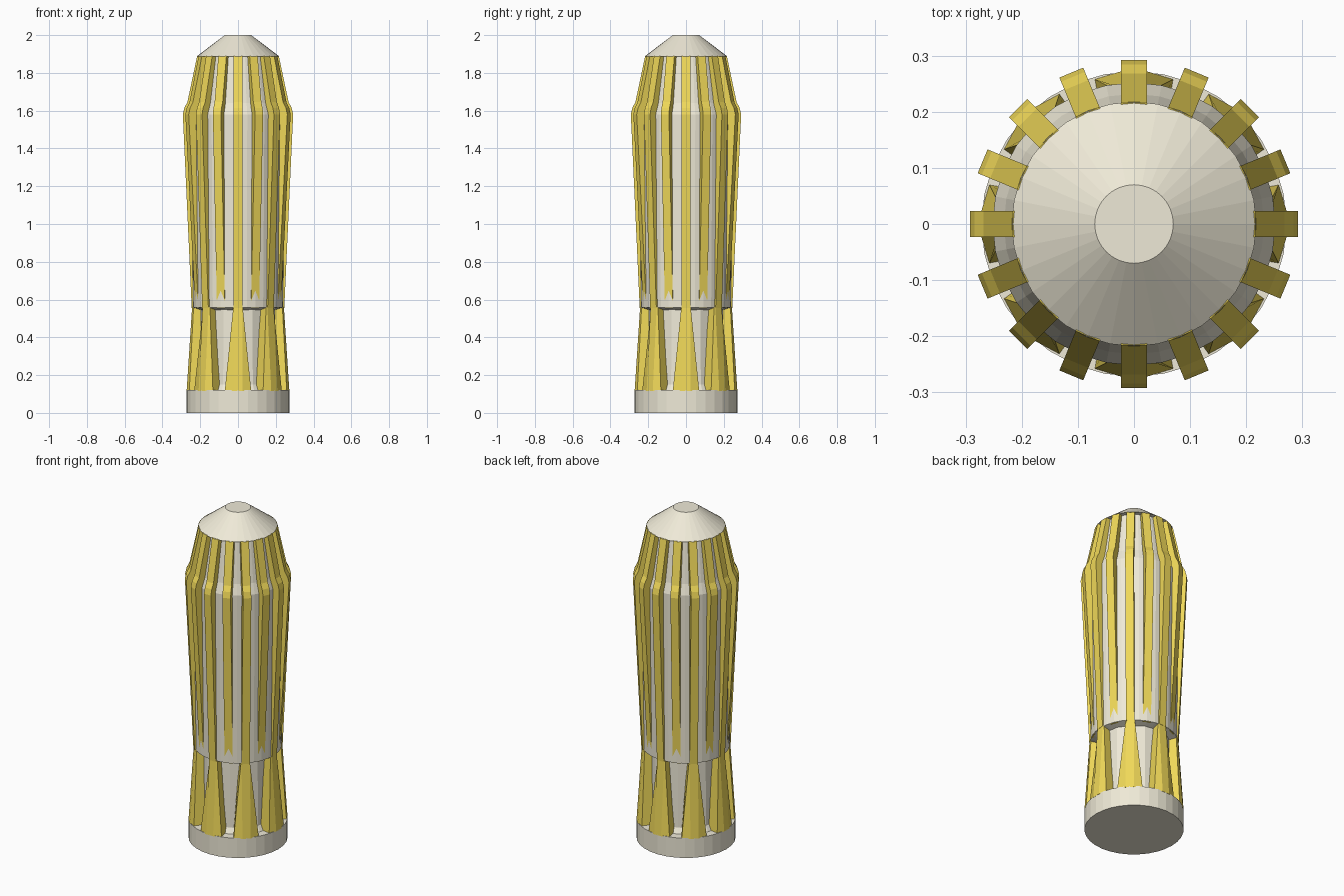
import bpy, bmesh, math

if "Cube" in bpy.data.objects:
    bpy.data.objects.remove(bpy.data.objects["Cube"])


def material(name, color):
    m = bpy.data.materials.new(name)
    m.diffuse_color = color
    m.use_nodes = True
    m.node_tree.nodes["Principled BSDF"].inputs["Base Color"].default_value = m.diffuse_color
    return m


CREAM = material("cream", (0.86, 0.82, 0.68, 1))
GOLD = material("gold", (0.87, 0.69, 0.10, 1))


def finish(name, bm, mat):
    bmesh.ops.recalc_face_normals(bm, faces=bm.faces)
    me = bpy.data.meshes.new(name)
    bm.to_mesh(me)
    bm.free()
    me.materials.append(mat)
    ob = bpy.data.objects.new(name, me)
    bpy.context.collection.objects.link(ob)
    return ob


def skin(bm, rings):
    """Join closed vertex rings into a capped solid."""
    loops = [[bm.verts.new(p) for p in ring] for ring in rings]
    n = len(loops[0])
    for a, b in zip(loops, loops[1:]):
        for i in range(n):
            j = (i + 1) % n
            bm.faces.new((a[i], a[j], b[j], b[i]))
    bm.faces.new(loops[0])
    bm.faces.new(loops[-1])


def lathe(name, profile, sides, mat=CREAM):
    bm = bmesh.new()
    skin(bm, [[(r * math.cos(2 * math.pi * i / sides), r * math.sin(2 * math.pi * i / sides), z)
               for i in range(sides)] for r, z in profile])
    return finish(name, bm, mat)


def turned(points, angle, z):
    """Place (tangent, radius) points around the axis."""
    c, s = math.cos(angle), math.sin(angle)
    return [(r * c - t * s, r * s + t * c, z) for t, r in points]


# Cream body parts
lathe("base", [(0.272, 0), (0.272, 0.12)], 32)
lathe("lower_core", [(0.23, 0.11), (0.205, 0.15), (0.20, 0.57)], 16)
lathe("upper_core", [(0.195, 0.545), (0.24, 0.558), (0.252, 1.58), (0.232, 1.64), (0.19, 1.895)], 32)
lathe("roof", [(0.218, 1.888), (0.07, 2.0)], 32)

# Sixteen upper ribs, every second one continuing into a lower buttress
W = 0.023
bm = bmesh.new()
for k in range(16):
    foot = 0.245 if k % 2 == 0 else 0.236
    path = [(foot, 0.555), (0.292, 1.58), (0.284, 1.615), (0.268, 1.645), (0.216, 1.89)]
    skin(bm, [turned([(-W, 0.17), (W, 0.17), (W, r), (-W, r)], k * math.pi / 8, z)
              for r, z in path])
finish("upper_ribs", bm, GOLD)

# Eight buttresses flaring towards the base
bm = bmesh.new()
for k in range(8):
    low = [(-0.055, 0.17), (0.055, 0.17), (0.07, 0.258), (W, 0.272), (-W, 0.272), (-0.07, 0.258)]
    top = [(-0.023, 0.17), (0.023, 0.17), (0.025, 0.235), (W, 0.243), (-W, 0.243), (-0.025, 0.235)]
    skin(bm, [turned(low, k * math.pi / 4, 0.115), turned(top, k * math.pi / 4, 0.56)])
finish("lower_buttresses", bm, GOLD)
